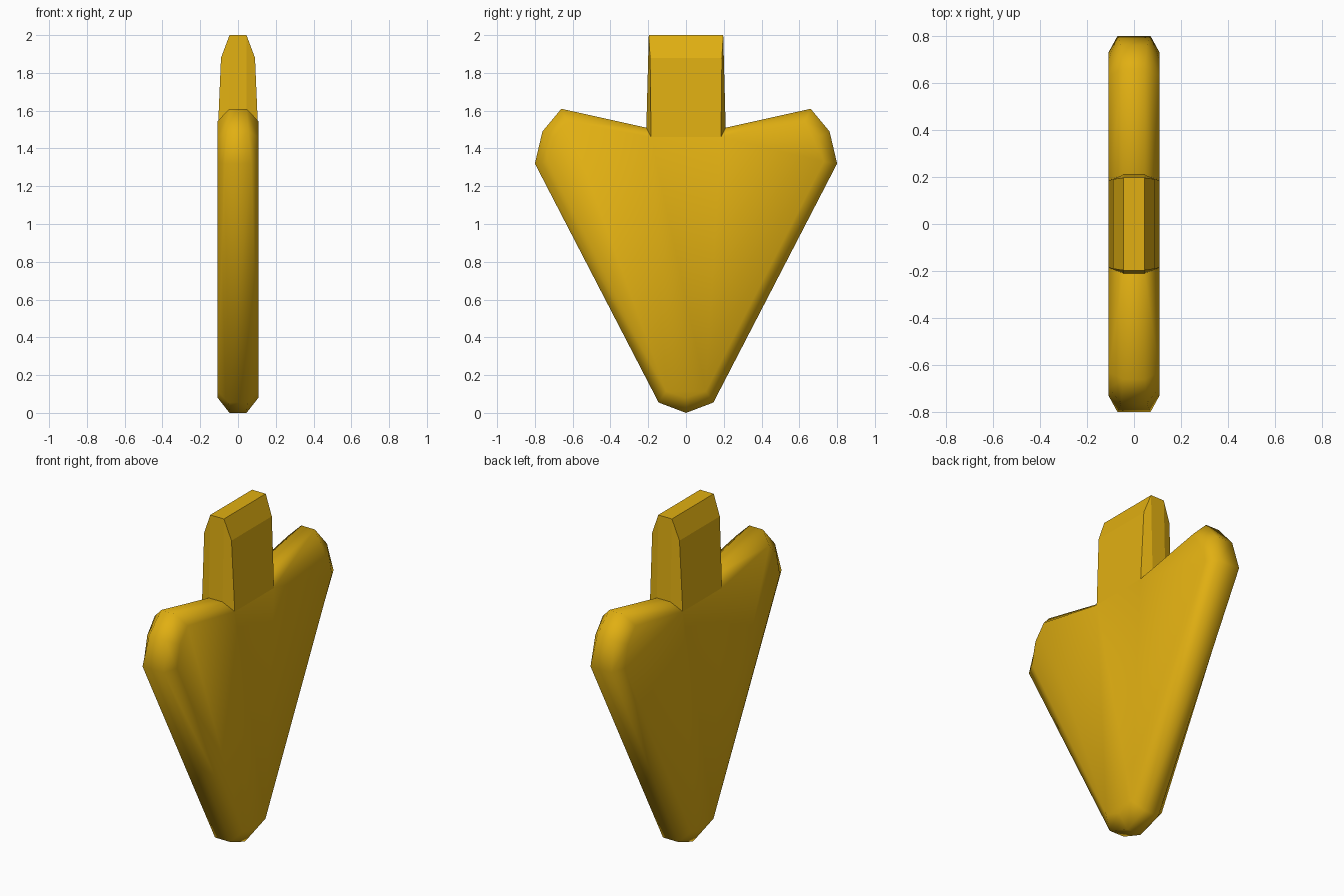
import bpy, bmesh

if "Cube" in bpy.data.objects:
    bpy.data.objects.remove(bpy.data.objects["Cube"], do_unlink=True)

# One gold material
gold = bpy.data.materials.new("gold")
gold.use_nodes = True
COLOUR = (0.75, 0.43, 0.006, 1)
gold.diffuse_color = COLOUR
bsdf = next(n for n in gold.node_tree.nodes if n.type == 'BSDF_PRINCIPLED')
bsdf.inputs["Base Color"].default_value = COLOUR
bsdf.inputs["Roughness"].default_value = 0.6

# Half outline from the bottom tip to the shaft top:
# rim (y, z, half thickness), then the inner panel edge (y, z, half thickness)
HALF = [
    ((0.00, 0.00, 0.045), (0.00, 0.08, 0.108)),
    ((0.145, 0.055, 0.05), (0.105, 0.115, 0.108)),
    ((0.80, 1.32, 0.07), (0.73, 1.33, 0.108)),
    ((0.76, 1.49, 0.055), (0.70, 1.46, 0.108)),
    ((0.66, 1.61, 0.045), (0.63, 1.545, 0.108)),
    ((0.21, 1.51, 0.045), (0.185, 1.46, 0.108)),
    ((0.197, 2.00, 0.045), (0.19, 1.88, 0.09)),
]
# Mirror the half outline into a closed loop
loop = HALF + [tuple((-y, z, x) for y, z, x in pair) for pair in HALF[:0:-1]]
n = len(loop)

bm = bmesh.new()
rim, inner = {}, {}
for s in (1, -1):
    rim[s] = [bm.verts.new((s * r[2], r[0], r[1])) for r, _ in loop]
    inner[s] = [bm.verts.new((s * i[2], i[0], i[1])) for _, i in loop]


def face(verts, smooth=True):
    f = bm.faces.new(verts)
    f.smooth = smooth


# Rim band and chamfers; the shaft segments stay flat
for k in range(n):
    j = (k + 1) % n
    smooth = k not in (5, 6, 7)
    face((rim[1][k], rim[1][j], rim[-1][j], rim[-1][k]), smooth)
    for s in (1, -1):
        face((rim[s][k], rim[s][j], inner[s][j], inner[s][k]), smooth)

# Broad side panels: two wings, the middle and the shaft
for s in (1, -1):
    p = inner[s]
    face([p[k] for k in (1, 2, 3, 4, 5)])
    face([p[k] for k in (8, 9, 10, 11, 12)])
    face([p[k] for k in (0, 1, 5, 8, 12)])
    face([p[k] for k in (5, 6, 7, 8)], False)

bmesh.ops.recalc_face_normals(bm, faces=bm.faces)
mesh = bpy.data.meshes.new("arrow")
bm.to_mesh(mesh)
bm.free()
mesh.materials.append(gold)
arrow = bpy.data.objects.new("arrow", mesh)
bpy.context.collection.objects.link(arrow)
